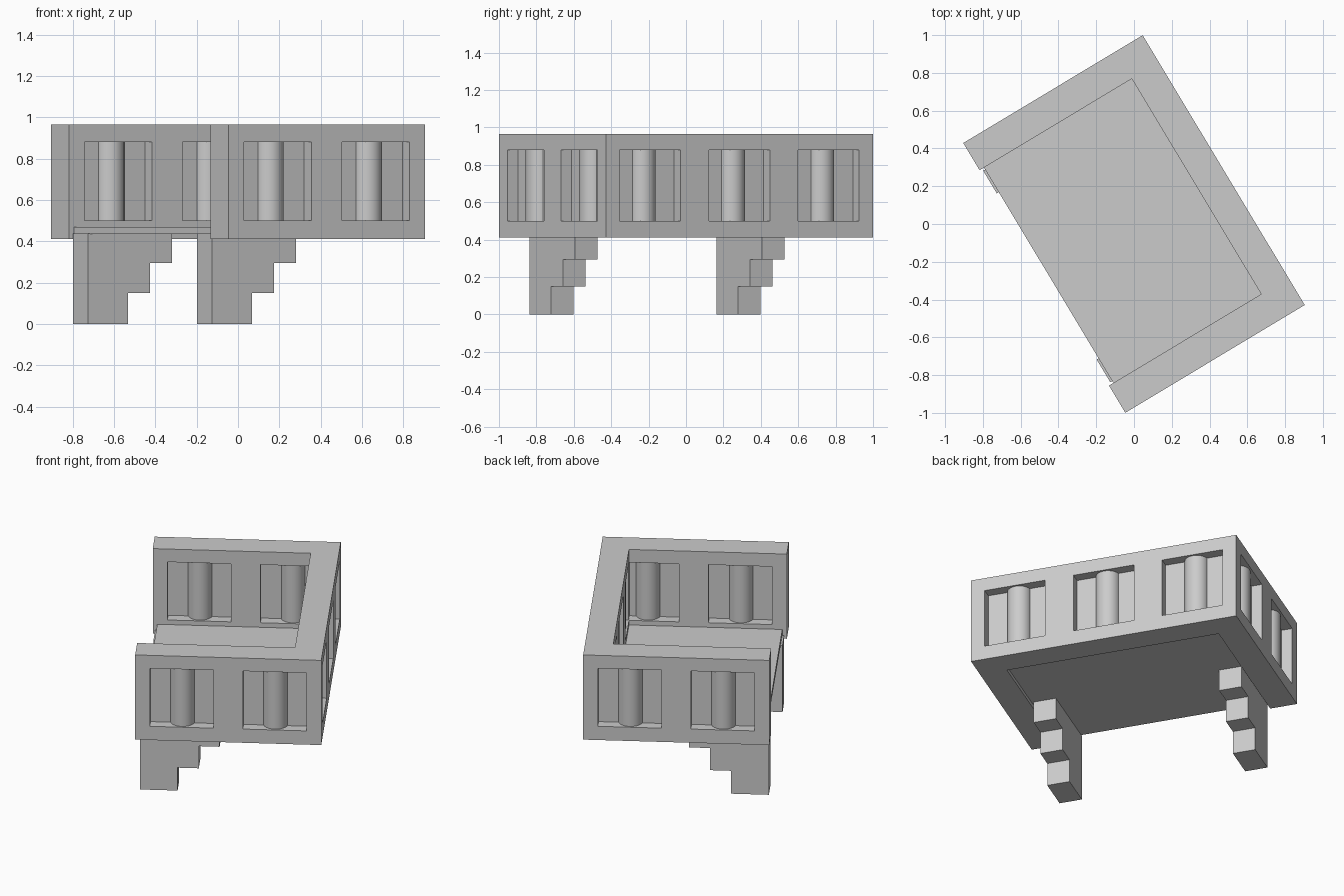
import bpy, bmesh, math
from mathutils import Matrix, Vector

if "Cube" in bpy.data.objects:
    bpy.data.objects.remove(bpy.data.objects["Cube"])

# Layout in local axes (u = outward, v = along the long wall), then turned 31 degrees
TURN = Matrix.Rotation(math.radians(31), 4, 'Z')
U, V, T = 0.554, 0.833, 0.168          # half sizes and wall thickness
Z0, Z1 = 0.41, 0.965                   # wall bottom and top
W0, W1, HALF = 0.50, 0.88, 0.19        # window bottom, top, half width
D = 0.066                              # recess depth
SIDE, LONG = (-0.277, 0.277), (-0.557, 0.0, 0.557)


def finish(name, bm):
    bmesh.ops.recalc_face_normals(bm, faces=bm.faces)
    bm.transform(TURN)
    me = bpy.data.meshes.new(name)
    bm.to_mesh(me)
    bm.free()
    ob = bpy.data.objects.new(name, me)
    bpy.context.collection.objects.link(ob)
    return ob


def add_box(bm, u0, u1, v0, v1, z0, z1):
    m = Matrix.Translation(((u0 + u1) / 2, (v0 + v1) / 2, (z0 + z1) / 2))
    bmesh.ops.create_cube(bm, size=1, matrix=m @ Matrix.Diagonal((u1 - u0, v1 - v0, z1 - z0, 1)))


def prism(name, points, offset):
    bm = bmesh.new()
    face = bm.faces.new([bm.verts.new(p) for p in points])
    ext = bmesh.ops.extrude_face_region(bm, geom=[face])
    verts = [e for e in ext['geom'] if isinstance(e, bmesh.types.BMVert)]
    bmesh.ops.translate(bm, verts=verts, vec=Vector(offset))
    return finish(name, bm)


# U-shaped balcony wall
outline = [(-U, -V), (U, -V), (U, V), (-U, V), (-U, V - T), (U - T, V - T), (U - T, T - V), (-U, T - V)]
wall = prism("balcony_wall", [(u, v, Z0) for u, v in outline], (0, 0, Z1 - Z0))

# Window recesses, outside and inside, leaving a thin panel between
outer, inner = bmesh.new(), bmesh.new()
for c in SIDE:
    for s in (-1, 1):
        a, b = sorted((s * (V - D), s * (V + 0.05)))
        add_box(outer, c - HALF, c + HALF, a, b, W0, W1)
        a, b = sorted((s * (V - T - 0.03), s * (V - T + D)))
        add_box(inner, c - HALF, min(c + HALF, U - T + 0.002), a, b, W0, W1)
lim = V - T + 0.002
for c in LONG:
    add_box(outer, U - D, U + 0.05, c - HALF, c + HALF, W0, W1)
    add_box(inner, U - T - 0.03, U - T + D, max(c - HALF, -lim), min(c + HALF, lim), W0, W1)
for name, bm in (("outer_recess_cutter", outer), ("inner_recess_cutter", inner)):
    cutter = finish(name, bm)
    cutter.hide_render = True
    cutter.hide_viewport = True
    mod = wall.modifiers.new(name, 'BOOLEAN')
    mod.operation, mod.solver, mod.object = 'DIFFERENCE', 'EXACT', cutter
    mod.use_self = True

# Round balusters standing in the windows
bm = bmesh.new()
spots = [(c, s * (V - T / 2)) for c in SIDE for s in (-1, 1)] + [(U - T / 2, c) for c in LONG]
for u, v in spots:
    bmesh.ops.create_cone(bm, cap_ends=True, segments=32, radius1=0.073, radius2=0.073, depth=W1 - W0,
                          matrix=Matrix.Translation((u, v, (W0 + W1) / 2)))
balusters = finish("balusters", bm)
bpy.context.view_layer.objects.active = balusters
balusters.select_set(True)
bpy.ops.object.shade_smooth_by_angle(angle=math.radians(30))

# Floor slab
bm = bmesh.new()
add_box(bm, -0.527, U - T + 0.01, -V + T - 0.01, V - T + 0.01, 0.435, 0.47)
finish("floor_slab", bm)

# Stepped support brackets
b0, b1, b2, b3 = -0.539, -0.314, -0.188, -0.064
steps = [(b0, 0), (b1, 0), (b1, 0.15), (b2, 0.15), (b2, 0.295), (b3, 0.295), (b3, 0.437), (b0, 0.437)]
for name, v in (("front_bracket", -0.583), ("rear_bracket", 0.583)):
    prism(name, [(u, v - 0.07, z) for u, z in steps], (0, 0.14, 0))
